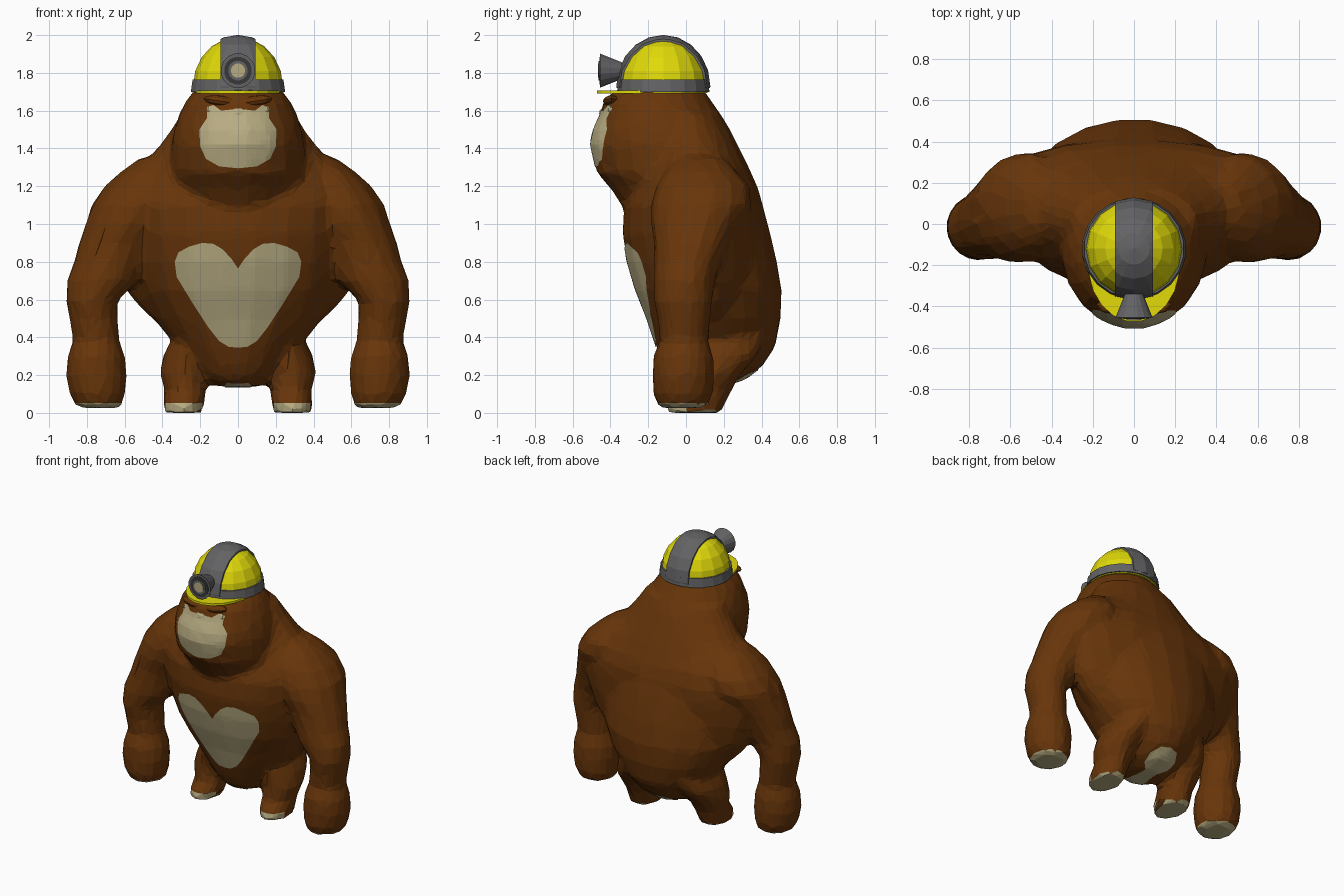
import bpy, bmesh, math
from mathutils import Vector, Matrix
from mathutils.bvhtree import BVHTree

cube = bpy.data.objects.get("Cube")
if cube:
    bpy.data.objects.remove(cube, do_unlink=True)


def material(name, r, g, b):
    m = bpy.data.materials.new(name)
    m.use_nodes = True
    m.diffuse_color = (r, g, b, 1)
    m.node_tree.nodes["Principled BSDF"].inputs["Base Color"].default_value = (r, g, b, 1)
    return m


BROWN = material("brown_fur", .138, .036, .003)
TAN = material("tan_skin", .48, .415, .225)
YELLOW = material("yellow_shell", .75, .70, .003)
GREY = material("grey_trim", .125, .125, .13)
DARK = material("dark_grey", .04, .04, .042)


def finish(bm, name, *mats):
    me = bpy.data.meshes.new(name)
    bm.to_mesh(me)
    bm.free()
    ob = bpy.data.objects.new(name, me)
    bpy.context.scene.collection.objects.link(ob)
    for m in mats:
        me.materials.append(m)
    return ob


def loft(bm, rings, n=16):
    """Closed skin through horizontal ellipses (z, cx, cy, rx, ry)."""
    loops = []
    for z, cx, cy, rx, ry in rings:
        loops.append([bm.verts.new((cx + rx * math.cos(a), cy + ry * math.sin(a), z))
                      for a in (math.tau * (i + .5) / n for i in range(n))])
    faces = [bm.faces.new(loops[0]), bm.faces.new(loops[-1])]
    for lo, hi in zip(loops, loops[1:]):
        for i in range(n):
            j = (i + 1) % n
            faces.append(bm.faces.new((lo[i], lo[j], hi[j], hi[i])))
    bmesh.ops.recalc_face_normals(bm, faces=faces)


def mid(z, hw, front, back):
    return z, 0, (front + back) / 2, hw, (back - front) / 2


# Torso, shoulder mass, head and limbs, fused into one faceted skin
TORSO = [(.14, .12, -.02, .2), (.18, .19, -.08, .32), (.25, .25, -.12, .41),
         (.35, .33, -.16, .475), (.5, .45, -.21, .505), (.65, .53, -.27, .51),
         (.8, .56, -.315, .485), (.95, .58, -.34, .45), (1.1, .6, -.33, .41),
         (1.2, .59, -.28, .38), (1.3, .53, -.22, .335), (1.4, .43, -.2, .285),
         (1.5, .355, -.2, .235), (1.59, .3, -.16, .18)]
SHOULDERS = [(.5, .46, -.05, .32), (.6, .56, -.08, .36), (.7, .63, -.1, .39),
             (.85, .69, -.12, .41), (1, .745, -.14, .415), (1.1, .745, -.14, .41),
             (1.2, .67, -.13, .38), (1.28, .57, -.1, .335), (1.36, .45, -.08, .29)]
HEAD = [(1.02, .24, -.3, .2), (1.12, .31, -.355, .3), (1.2, .345, -.41, .33),
        (1.27, .36, -.475, .31), (1.42, .355, -.51, .26), (1.5, .34, -.495, .23),
        (1.58, .315, -.455, .18), (1.64, .285, -.445, .145), (1.69, .25, -.4, .11),
        (1.76, .16, -.28, .04)]
ARM = [(1.35, .42, .08, .1, .12), (1.28, .47, .08, .15, .19), (1.2, .49, .09, .22, .25),
       (1.1, .53, .08, .25, .27), (1, .58, .05, .23, .24), (.9, .64, .03, .205, .2),
       (.8, .68, .01, .19, .18), (.7, .72, -.01, .19, .165), (.65, .745, -.012, .165, .16),
       (.59, .775, -.015, .138, .155),
       (.5, .765, -.01, .13, .14), (.38, .75, -.01, .125, .13), (.3, .75, -.015, .155, .16),
       (.2, .75, -.015, .165, .165), (.1, .745, -.015, .15, .16), (.025, .735, -.015, .12, .13)]
LEG = [(.42, .22, .19, .12, .24), (.3, .265, .17, .135, .21), (.21, .287, .13, .13, .165),
       (.12, .28, .1, .11, .14), (.06, .285, .06, .11, .155), (0, .29, .045, .105, .145)]

bm = bmesh.new()
for rings in (TORSO, SHOULDERS, HEAD):
    loft(bm, [mid(*r) for r in rings], 20)
for side in (-1, 1):
    for limb in (ARM, LEG):
        loft(bm, [(z, side * cx, cy, rx, ry) for z, cx, cy, rx, ry in limb], 14)
body = finish(bm, "body", BROWN, TAN)
remesh = body.modifiers.new("fuse", "REMESH")
remesh.mode = "VOXEL"
remesh.voxel_size = .024
smooth = body.modifiers.new("soften", "SMOOTH")
smooth.iterations = 6
facet = body.modifiers.new("facet", "DECIMATE")
facet.ratio = .08
facet.use_symmetry = True
facet.symmetry_axis = "X"
skin = bpy.data.meshes.new_from_object(
    body.evaluated_get(bpy.context.evaluated_depsgraph_get()))
body.modifiers.clear()
body.data = skin
skin.name = "body"

# Bare soles and knuckles
bm = bmesh.new()
bm.from_mesh(skin)
bmesh.ops.bisect_plane(bm, geom=bm.verts[:] + bm.edges[:] + bm.faces[:],
                       plane_co=(0, 0, .052), plane_no=(0, 0, 1))
for f in bm.faces:
    f.smooth = False
    c = f.calc_center_median()
    f.material_index = int(c.z < .052 and (c.y < .01 or f.normal.z < -.6))
bm.normal_update()
tree = BVHTree.FromBMesh(bm)
bm.to_mesh(skin)
bm.free()


def skin_patch(name, half, place, aim, step=.025, lift=.005):
    """Mirrored outline draped on the body along the aim direction."""
    bm = bmesh.new()
    outline = half + [(-x, v) for x, v in reversed(half) if x > 0]
    bm.faces.new([bm.verts.new((x, v, 0)) for x, v in outline])
    bmesh.ops.triangulate(bm, faces=bm.faces[:])
    for axis in (0, 1):
        values = [p[axis] for p in outline]
        at = min(values) + step
        while at < max(values):
            co, no = Vector(), Vector()
            co[axis], no[axis] = at, 1
            bmesh.ops.bisect_plane(bm, geom=bm.verts[:] + bm.edges[:] + bm.faces[:],
                                   plane_co=co, plane_no=no)
            at += step
    aim = Vector(aim)
    for v in bm.verts:
        start = Vector(place(v.co.x, v.co.y))
        hit = tree.ray_cast(start, aim)[0]
        v.co = (hit or start) - aim * lift
    bm.normal_update()
    for f in bm.faces:
        if f.normal.dot(aim) > 0:
            f.normal_flip()
    return finish(bm, name, TAN)


def from_front(x, z):
    return x, -1, z


skin_patch("chest_heart", [(0, .765), (.03, .81), (.08, .865), (.13, .895), (.19, .9),
                           (.26, .88), (.315, .85), (.335, .8), (.325, .72), (.24, .58),
                           (.155, .45), (.1, .38), (.05, .35), (0, .345)],
           from_front, (0, 1, 0))
skin_patch("face", [(0, 1.61), (.09, 1.6), (.13, 1.63), (.165, 1.62), (.165, 1.56), (.205, 1.5),
                    (.2, 1.41), (.17, 1.345), (.1, 1.305), (0, 1.295)],
           from_front, (0, 1, 0))
skin_patch("rump", [(0, .39), (.07, .37), (.11, .3), (.1, .23), (.05, .18), (.055, .1),
                    (.075, 0), (.06, -.04), (0, -.045)],
           lambda x, y: (x, y, .02), (0, 0, 1))


def lump(name, centre, size, tilt, mat):
    """Small faceted ellipsoid tilted in the front plane."""
    bm = bmesh.new()
    bmesh.ops.create_uvsphere(bm, u_segments=8, v_segments=6, radius=1)
    bm.transform(Matrix.Translation(centre) @ Matrix.Rotation(tilt, 4, "Y")
                 @ Matrix.Diagonal((*size, 1)))
    return finish(bm, name, mat)


# Brow, eyes and nose bridge
for side, tag in ((-1, "right"), (1, "left")):
    lump(tag + "_brow", (side * .085, -.395, 1.65), (.1, .045, .028), side * -.15, BROWN)
    lump(tag + "_eye", (side * .135, -.39, 1.6), (.035, .03, .03), 0, TAN)
lump("nose_bridge", (0, -.435, 1.585), (.06, .025, .03), 0, TAN)

# Helmet
HUB = Vector((0, -.12, 1.73))


def dome(name, grow, mat, half_width=None):
    bm = bmesh.new()
    bmesh.ops.create_uvsphere(bm, u_segments=16, v_segments=10, radius=1)
    bm.transform(Matrix.Translation(HUB) @ Matrix.Diagonal((.238 + grow, .238 + grow, .26 + grow, 1)))
    cuts = [((0, 0, 1.72), (0, 0, -1))]
    if half_width:
        cuts += [((s * half_width, 0, 0), (s, 0, 0)) for s in (-1, 1)]
    for co, no in cuts:
        cut = bmesh.ops.bisect_plane(bm, geom=bm.verts[:] + bm.edges[:] + bm.faces[:],
                                     plane_co=co, plane_no=no, clear_outer=True)
        if half_width:
            edges = [e for e in cut["geom_cut"] if isinstance(e, bmesh.types.BMEdge)]
            bmesh.ops.contextual_create(bm, geom=edges)
    return finish(bm, name, mat)


dome("helmet_shell", 0, YELLOW)
dome("helmet_strip", .011, GREY, .092)
RIMS = [("helmet_band", GREY, (1.7, 0, HUB.y, .253, .247), (1.765, 0, HUB.y, .243, .24)),
        ("helmet_lining", YELLOW, (1.694, 0, HUB.y, .243, .237), (1.705, 0, HUB.y, .243, .237)),
        ("helmet_brim", YELLOW, (1.692, 0, -.2, .222, .275), (1.708, 0, -.2, .222, .275))]
for name, mat, low, high in RIMS:
    bm = bmesh.new()
    loft(bm, [low, high], 20)
    finish(bm, name, mat)

# Headlamp, turned from stacked discs facing forward
LAMP = [("lamp_cone", GREY, .045, .092, -.34, -.455),
        ("lamp_inner", DARK, .074, .074, -.455, -.459),
        ("lamp_ring", GREY, .052, .052, -.459, -.462),
        ("lamp_lens", TAN, .038, .038, -.462, -.465)]
for name, mat, r_back, r_front, y_back, y_front in LAMP:
    bm = bmesh.new()
    loft(bm, [(-y_back, 0, 0, r_back, r_back), (-y_front, 0, 0, r_front, r_front)])
    bm.transform(Matrix.Translation((0, 0, 1.812)) @ Matrix.Rotation(math.pi / 2, 4, "X"))
    finish(bm, name, mat)
